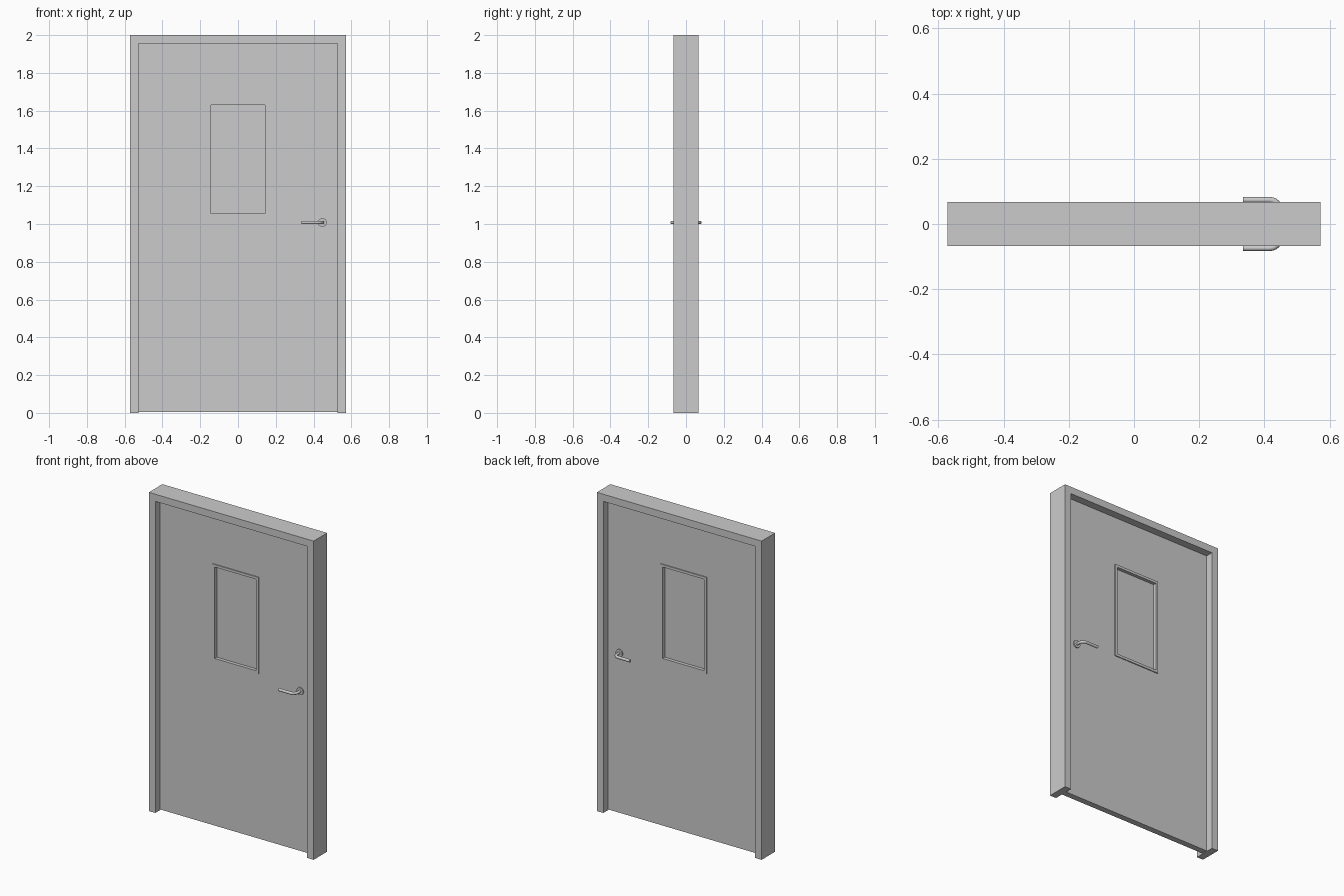
import bpy, math
from mathutils import Vector

if "Cube" in bpy.data.objects:
    bpy.data.objects.remove(bpy.data.objects["Cube"])


def box(name, x0, x1, y0, y1, z0, z1, bevel=0):
    bpy.ops.mesh.primitive_cube_add(size=1, location=((x0+x1)/2, (y0+y1)/2, (z0+z1)/2))
    o = bpy.context.object
    o.name = name
    o.scale = (x1-x0, y1-y0, z1-z0)
    bpy.ops.object.transform_apply(location=False, rotation=False, scale=True)
    return o


def extruded(name, outline, depth):
    # closed x-z outline swept symmetrically through y
    n = len(outline)
    verts = [(x, y, z) for y in (-depth, depth) for x, z in outline]
    faces = [tuple(range(n)), tuple(reversed(range(n, 2*n)))]
    faces += [(i, i+n, (i+1) % n+n, (i+1) % n) for i in range(n)]
    me = bpy.data.meshes.new(name)
    me.from_pydata(verts, [], faces)
    o = bpy.data.objects.new(name, me)
    bpy.context.collection.objects.link(o)
    return o


W, H, D = 0.572, 2.0, 0.067      # frame half width, height, half depth
IW, IH = 0.527, 1.955            # opening
P = 0.019                        # leaf half thickness
WX, WZ0, WZ1, B = 0.16, 1.04, 1.645, 0.016   # window

# Door frame: one U-shaped profile
extruded("door_frame", [(-W, 0), (-IW, 0), (-IW, IH), (IW, IH), (IW, 0),
                        (W, 0), (W, H), (-W, H)], D)

# Door leaf: panels around the window opening
gx, g0, g1 = WX-B/2, WZ0+B/2, WZ1-B/2
box("kick_panel", -IW, IW, -P, P, 0.004, 0.31)
box("lower_panel", -IW, IW, -P, P, 0.31, g0)
box("upper_panel", -IW, IW, -P, P, g1, IH)
for s, side in ((-1, "left"), (1, "right")):
    a, b = sorted((s*gx, s*IW))
    box("middle_panel_" + side, a, b, -P, P, g0, g1)

# Window trim and glass
T = P+0.006
for s, side in ((-1, "left"), (1, "right")):
    a, b = sorted((s*WX, s*(WX-B)))
    box("window_trim_" + side, a, b, -T, T, WZ0, WZ1)
box("window_trim_bottom", -WX+B, WX-B, -T, T, WZ0, WZ0+B)
box("window_trim_top", -WX+B, WX-B, -T, T, WZ1-B, WZ1)
box("window_glass", -WX+B, WX-B, -0.004, 0.004, WZ0+B, WZ1-B)

# Lever handles on both faces
HX, HZ, R = 0.447, 1.008, 0.009
for s, side in ((-1, "front"), (1, "back")):
    bpy.ops.mesh.primitive_cylinder_add(vertices=32, radius=0.023, depth=0.008,
                                        location=(HX, s*(P+0.004), HZ),
                                        rotation=(math.pi/2, 0, 0))
    bpy.context.object.name = "handle_rose_" + side
    bpy.ops.object.shade_smooth_by_angle()
    cu = bpy.data.curves.new("handle_lever_" + side, 'CURVE')
    cu.dimensions = '3D'
    cu.bevel_depth = R
    cu.bevel_resolution = 3
    cu.use_fill_caps = True
    yb, r = 0.083-R, 0.03
    pts = [(HX, s*P, HZ)]
    for i in range(7):
        t = i/6*math.pi/2
        pts.append((HX-r+r*math.cos(t), s*(yb-r+r*math.sin(t)), HZ))
    pts.append((0.335, s*yb, HZ))
    sp = cu.splines.new('POLY')
    sp.points.add(len(pts)-1)
    for p, c in zip(sp.points, pts):
        p.co = (*c, 1)
    sp.use_smooth = True
    o = bpy.data.objects.new("handle_lever_" + side, cu)
    bpy.context.collection.objects.link(o)
